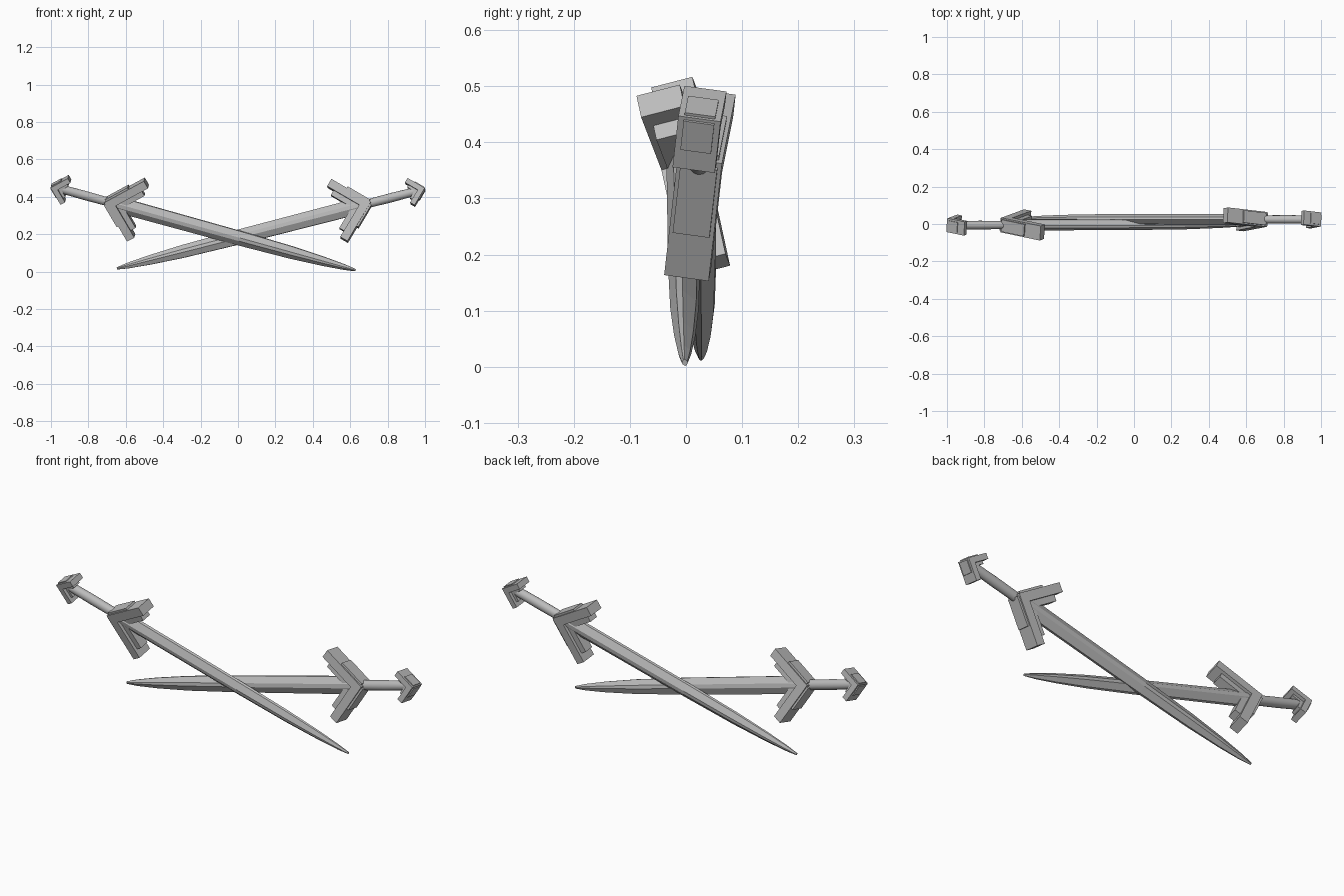
import bpy, bmesh
from math import radians, sin, cos, pi
from mathutils import Matrix, Vector

if "Cube" in bpy.data.objects:
    bpy.data.objects.remove(bpy.data.objects["Cube"], do_unlink=True)

steel = bpy.data.materials.new("grey_steel")
steel.use_nodes = True
GREY = (0.5, 0.5, 0.5, 1)
steel.diffuse_color = GREY
steel.node_tree.nodes["Principled BSDF"].inputs["Base Color"].default_value = GREY


def finish(name, bm, frame):
    bmesh.ops.recalc_face_normals(bm, faces=bm.faces)
    mesh = bpy.data.meshes.new(name)
    bm.to_mesh(mesh)
    bm.free()
    mesh.materials.append(steel)
    ob = bpy.data.objects.new(name, mesh)
    ob.matrix_world = frame
    bpy.context.collection.objects.link(ob)
    return ob


def loft(name, stations, section, frame):
    """Sweep a section along local x; stations are (x, width, thickness)."""
    bm = bmesh.new()
    rings = [[bm.verts.new((x, v * t, u * w)) for u, v in section]
             for x, w, t in stations]
    n = len(section)
    for a, b in zip(rings, rings[1:]):
        for i in range(n):
            bm.faces.new((a[i], a[(i + 1) % n], b[(i + 1) % n], b[i]))
    bm.faces.new(rings[0])
    bm.faces.new(rings[-1])
    return finish(name, bm, frame)


def chevron(name, layers, x0, frame):
    """Two swept-back arms meeting at x0; layers are (start, length, top, bottom, depth)."""
    bm = bmesh.new()
    for side in (1, -1):
        turn = Matrix.Translation((x0, 0, 0)) @ Matrix.Rotation(-side * pi / 4, 4, "Y")
        for start, length, top, bottom, depth in layers:
            place = Matrix.Translation((start + length / 2, 0, side * (top + bottom) / 2))
            size = Matrix.Diagonal((length, depth, top - bottom, 1))
            bmesh.ops.create_cube(bm, size=1, matrix=turn @ place @ size)
    return finish(name, bm, frame)


# Blade section: narrow edges, broad bevels and a flat central ridge
BLADE = [(0.5, 0.12), (0.2, 0.42), (0.12, 0.5), (-0.12, 0.5), (-0.2, 0.42), (-0.5, 0.12),
         (-0.5, -0.12), (-0.2, -0.42), (-0.12, -0.5), (0.12, -0.5), (0.2, -0.42), (0.5, -0.12)]
ROUND = [(cos(i * pi / 8) / 2, sin(i * pi / 8) / 2) for i in range(16)]


def sword(prefix, pommel, tip, roll, mirror):
    # Local x runs from the pommel to the tip
    start, end = Vector(pommel), Vector(tip)
    axis = end - start
    length = axis.length
    x = axis.normalized()
    y = Vector((0, 1, 0))
    z = Vector((-x.z, 0, x.x)) * (-1 if mirror else 1)
    basis = Matrix((x, y, z)).transposed().to_4x4()
    frame = Matrix.Translation(start) @ basis @ Matrix.Rotation(
        radians(-roll if mirror else roll), 4, "X")

    stations = [(0.35, 0.085, 0.056), (length * 0.62, 0.078, 0.054),
                (length - 0.36, 0.068, 0.048), (length - 0.18, 0.05, 0.036),
                (length - 0.06, 0.03, 0.022), (length, 0.012, 0.01)]
    loft(prefix + "_blade", stations, BLADE, frame)
    grip = loft(prefix + "_grip", [(0.02, 0.044, 0.044), (0.18, 0.05, 0.046),
                                   (0.37, 0.046, 0.044)], ROUND, frame)
    for p in grip.data.polygons:
        p.use_smooth = len(p.vertices) == 4
    # Guard: long arms with a raised outer plate and a narrower inner layer
    chevron(prefix + "_guard", [(0, 0.245, 0, -0.045, 0.08),
                                (0.01, 0.14, 0.01, -0.01, 0.066),
                                (0.04, 0.165, -0.04, -0.075, 0.05)], 0.298, frame)
    # Pommel: a smaller version of the guard
    chevron(prefix + "_pommel", [(0, 0.107, 0, -0.028, 0.076),
                                 (0.006, 0.06, 0.005, -0.01, 0.055),
                                 (0.02, 0.065, -0.025, -0.042, 0.045)], 0.0, frame)


sword("front_sword", (-1.0, -0.006, 0.457), (0.628, 0.002, 0.007), 15, False)
sword("back_sword", (1.0, 0.024, 0.442), (-0.648, 0.03, 0.017), 8, True)
